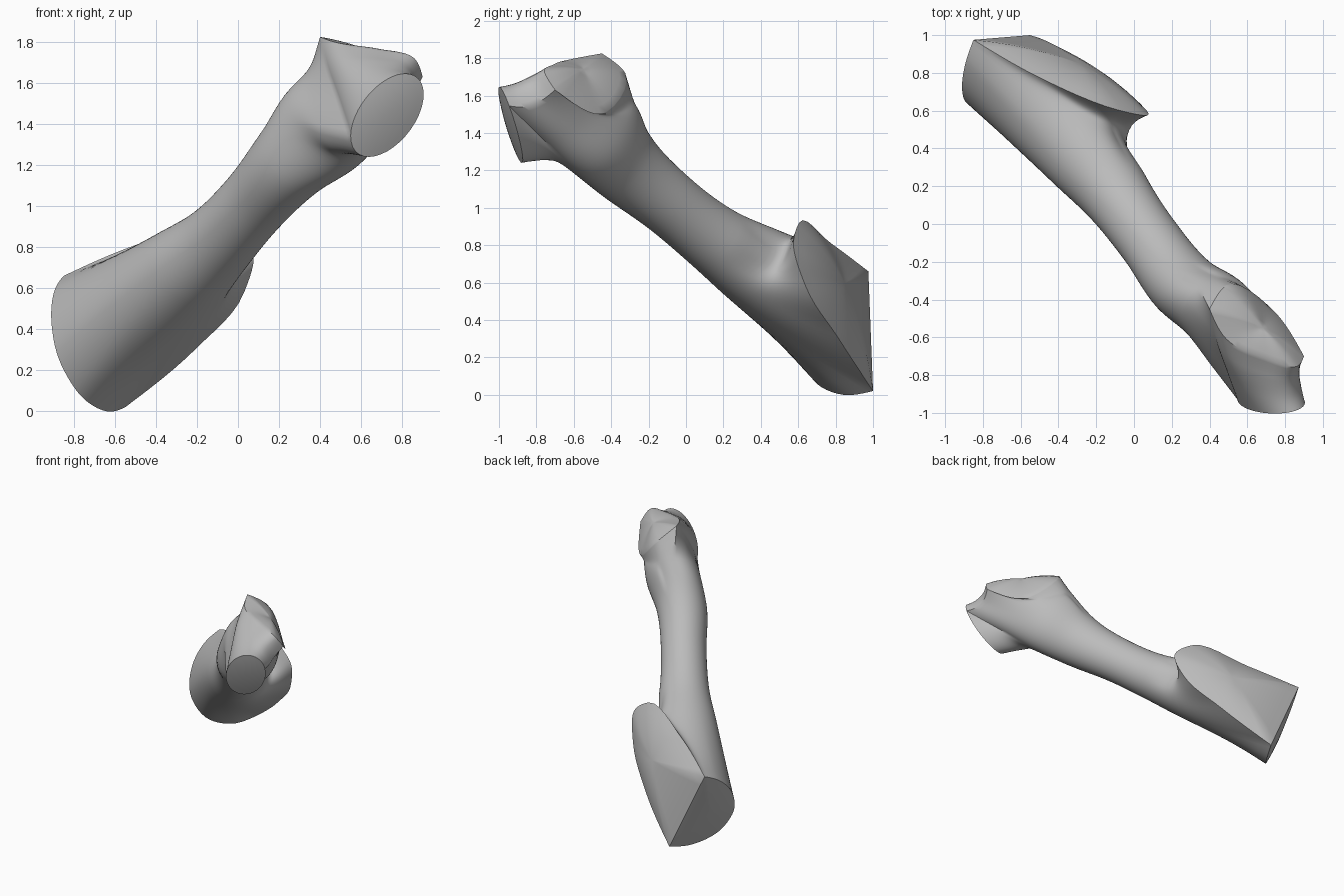
import bpy, bmesh, math
from mathutils import Vector as V

if "Cube" in bpy.data.objects:
    bpy.data.objects.remove(bpy.data.objects["Cube"])

STEP = 6      # samples per control segment around the bone
ALONG = 8     # samples per span along the bone


def spline(pts, n):
    """Smooth open curve through pts, n samples per segment."""
    p = [V(q) for q in pts]
    d = [max((b - a).length, 1e-5) for a, b in zip(p, p[1:])]
    t = [None] * len(p)
    for i in range(1, len(p) - 1):
        a, b = (p[i] - p[i - 1]) / d[i - 1], (p[i + 1] - p[i]) / d[i]
        t[i] = (a * d[i] + b * d[i - 1]) / (d[i - 1] + d[i])
    if len(p) == 2:
        t = [(p[1] - p[0]) / d[0]] * 2
    else:
        t[0] = 1.5 * (p[1] - p[0]) / d[0] - 0.5 * t[1]
        t[-1] = 1.5 * (p[-1] - p[-2]) / d[-1] - 0.5 * t[-2]
    out = []
    for i, h in enumerate(d):
        for k in range(n):
            u = k / n
            out.append(p[i] * (2*u**3 - 3*u**2 + 1) + t[i] * h * (u**3 - 2*u**2 + u)
                       + p[i + 1] * (3*u**2 - 2*u**3) + t[i + 1] * h * (u**3 - u**2))
    return out + [p[-1]]


D = V((0.50, -0.65, 0.56)).normalized()
R = V((0.79, 0.61, 0)).normalized()
U = D.cross(R)


def ellipse(c, r, u):
    """Shaft cross-section."""
    n = 12 * STEP
    return [V(c) + R * r * math.sin(2 * math.pi * i / n) + U * u * math.cos(2 * math.pi * i / n)
            for i in range(n)]


def disc(deg):
    """Point on the tilted oval rim at the front."""
    a = math.radians(deg)
    x = 0.178 * math.cos(a)
    z = 0.203 * (0.5 * math.cos(a) + 0.866 * math.sin(a))
    return V((0.727 + x, -0.938 + 0.17 * x - 0.37 * z, 1.443 + z))


def blend(a, b, f):
    return [p.lerp(q, f) for p, q in zip(a, b)]


bm = bmesh.new()


def grid(rows, closed=False):
    vs = [[bm.verts.new(q) for q in row] for row in rows]
    n = len(rows[0])
    for a, b in zip(vs, vs[1:]):
        for i in range(n if closed else n - 1):
            j = (i + 1) % n
            bm.faces.new((a[i], a[j], b[j], b[i]))


def dome(rim, h, rings=6):
    """Cap a closed rim with a gentle dome of height h."""
    c = sum(rim, V((0, 0, 0))) / len(rim)
    nrm = sum(((a - c).cross(b - c) for a, b in zip(rim, rim[1:] + rim[:1])), V((0, 0, 0))).normalized()
    if nrm.dot(c - V((0, 0, 0.95))) < 0:
        nrm = -nrm
    rows = [[c + (q - c) * (k / rings) + nrm * h * (1 - (k / rings) ** 2) for q in rim]
            for k in range(rings, 0, -1)]
    grid(rows, True)
    tip = bm.verts.new(c + nrm * h)
    ring = [bm.verts.new(q) for q in rows[-1]]
    for i in range(len(ring)):
        bm.faces.new((ring[i], ring[(i + 1) % len(ring)], tip))


# Lower end outline: long slanted cut, then end face
S3, S6 = 3 * STEP, 6 * STEP
q, p = (-.85, .975, .66), (-.55, 1, .02)
tail = (spline([q, (-.5, .775, .81), (-.09, .605, .92), (.07, .575, .79),
                (.03, .64, .58), (-.2, .81, .31), p], STEP)[:-1]
        + spline([p, (-.64, .84, 0), (-.77, .68, .08), (-.875, .635, .26),
                  (-.91, .71, .45), (-.89, .86, .6), q], STEP)[:-1])

# Upper end outline: shoulder rim, right neck edge, front disc rim, left neck edge
top, side = (.40, -.45, 1.825), (.90, -.70, 1.63)
head = (spline([top, (.49, -.325, 1.72), (.74, -.46, 1.5), side], STEP)[:-1]
        + spline([side, (.875, -.78, 1.57), (.885, -.86, 1.54), disc(0)], STEP)[:-1]
        + [disc(-180 * i / S3) for i in range(S3)]
        + spline([disc(180), (.49, -.77, 1.52), (.43, -.6, 1.69), top], STEP)[:-1])

# Shaft
shoulder = ellipse((.434, -.452, 1.40), .2, .27)
sections = [tail,
            ellipse((-.24, .36, .70), .235, .225),
            ellipse((-.09, .15, .835), .185, .185),
            ellipse((.08, -.085, 1.02), .168, .175),
            ellipse((.265, -.325, 1.23), .185, .21),
            shoulder,
            blend(shoulder, head, 0.5),
            head]
columns = [spline(c, ALONG) for c in zip(*sections)]
grid(list(zip(*columns)), True)

# Saddle between the front disc and the shoulder
m = 4 * STEP
disc_top = [disc(180 - 180 * i / m) for i in range(m + 1)]
rim_front = spline([top, (.49, -.61, 1.795), (.69, -.71, 1.765), (.86, -.755, 1.72), side], STEP)
left = head[3 * S3:] + [head[0]]
right = head[S3:2 * S3 + 1][::-1]
rows = []
for k in range(S3 + 1):
    f = k / S3
    row = []
    for i in range(m + 1):
        g = i / m
        sides = left[k].lerp(right[k], g)
        ends = disc_top[i].lerp(rim_front[i], f)
        flat = left[0].lerp(right[0], g).lerp(left[-1].lerp(right[-1], g), f)
        row.append(sides + ends - flat)
    rows.append(row)
grid(rows)

# Front disc and shoulder cap
dome(head[2 * S3:3 * S3] + disc_top[:-1], 0.015)
dome(head[:S3] + rim_front[:0:-1], 0.05)

# Slanted cut and end face at the lower end, sharing one straight edge
ridge = [tail[S6].lerp(tail[0], k / 8) for k in range(9)]
dome(tail[:S6] + ridge[:-1], 0.08)
dome(tail[S6:] + ridge[:0:-1], 0.02)

bmesh.ops.remove_doubles(bm, verts=bm.verts, dist=0.0005)
bmesh.ops.recalc_face_normals(bm, faces=bm.faces)
mesh = bpy.data.meshes.new("limb_bone")
bm.to_mesh(mesh)
bm.free()
bone = bpy.data.objects.new("limb_bone", mesh)
bpy.context.collection.objects.link(bone)

grey = bpy.data.materials.new("plain_grey")
grey.diffuse_color = (0.5, 0.5, 0.5, 1)
grey.use_nodes = True
grey.node_tree.nodes["Principled BSDF"].inputs["Base Color"].default_value = grey.diffuse_color
mesh.materials.append(grey)

bpy.context.view_layer.objects.active = bone
bone.select_set(True)
bpy.ops.object.shade_smooth_by_angle(angle=math.radians(40))
